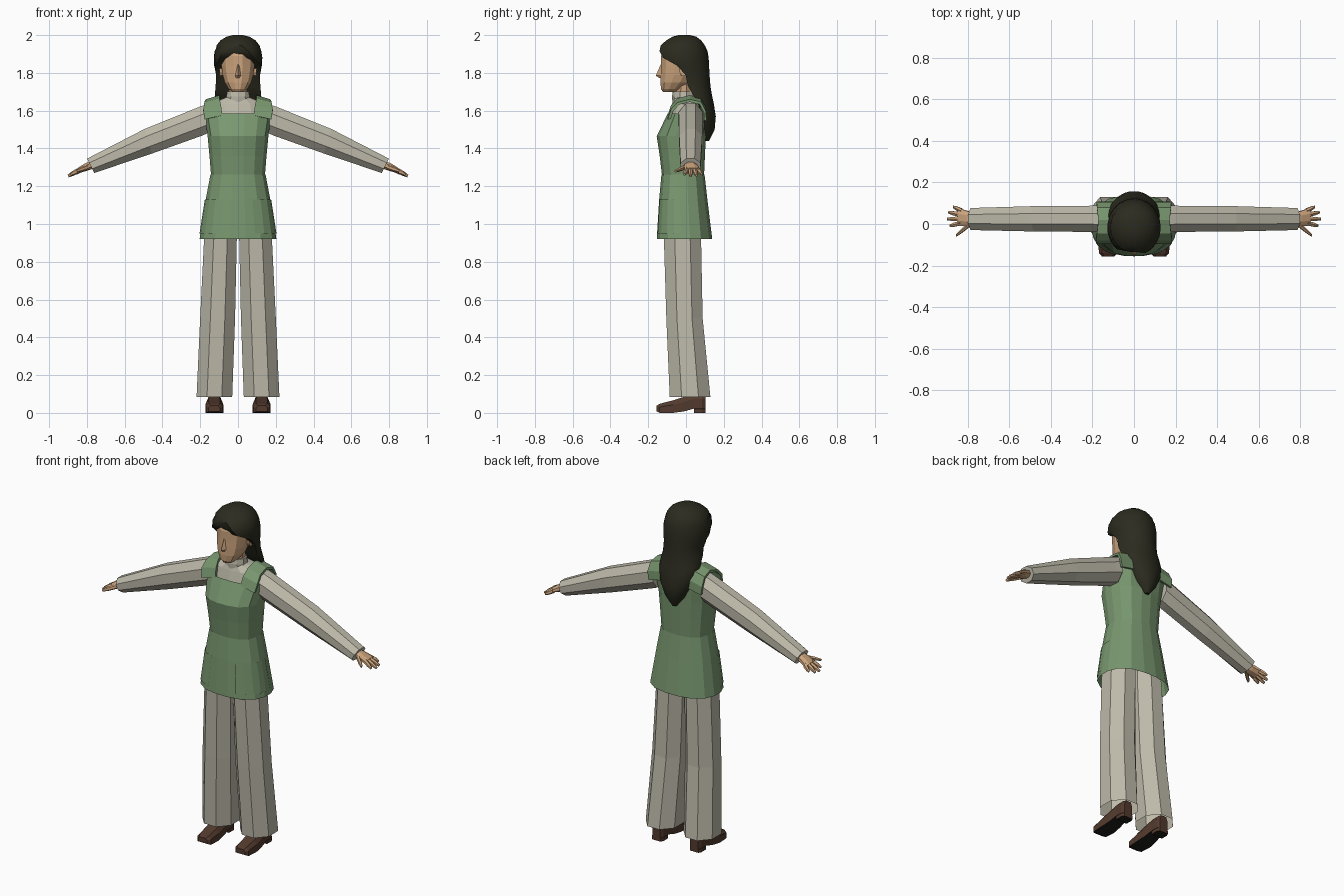
import bpy, math
from mathutils import Vector


def material(name, rgb):
    m = bpy.data.materials.new(name)
    m.diffuse_color = (*rgb, 1)
    return m


GREEN = material("tunic green", (0.19, 0.31, 0.16))
CREAM = material("linen cream", (0.51, 0.49, 0.40))
SKIN = material("skin", (0.60, 0.37, 0.205))
HAIR = material("dark hair", (0.024, 0.024, 0.014))
BROWN = material("shoe brown", (0.085, 0.042, 0.027))
SOLE = material("sole black", (0.012, 0.012, 0.010))


def loft(name, rings, mat, caps=(True, True), closed=True, mirror=False, smooth=None):
    """Skin a list of equal-length point rings."""
    n = len(rings[0])
    verts = [p for r in rings for p in r]
    faces = []
    for i in range(len(rings) - 1):
        for j in range(n if closed else n - 1):
            k = (j + 1) % n
            faces.append((i * n + j, i * n + k, (i + 1) * n + k, (i + 1) * n + j))
    if caps[0]:
        faces.append(tuple(reversed(range(n))))
    if caps[1]:
        faces.append(tuple(range(len(verts) - n, len(verts))))
    me = bpy.data.meshes.new(name)
    me.from_pydata(verts, [], faces)
    me.materials.append(mat)
    ob = bpy.data.objects.new(name, me)
    bpy.context.collection.objects.link(ob)
    bpy.ops.object.select_all(action='DESELECT')
    ob.select_set(True)
    bpy.context.view_layer.objects.active = ob
    bpy.ops.object.mode_set(mode='EDIT')
    bpy.ops.mesh.select_all(action='SELECT')
    bpy.ops.mesh.normals_make_consistent(inside=False)
    bpy.ops.object.mode_set(mode='OBJECT')
    if smooth:
        bpy.ops.object.shade_smooth_by_angle(angle=math.radians(smooth))
    if mirror:
        ob.modifiers.new("mirror", 'MIRROR').use_mirror_merge = False
    return ob


def ring(z, rx, yf, yb, n=16, cx=0.0, p=2.0, tilt=0.0, span=None):
    """Horizontal superellipse between front yf and back yb; span gives an open arc."""
    cy, ry = (yf + yb) / 2, (yb - yf) / 2
    pts = []
    for i in range(n):
        a = (span[0] + (span[1] - span[0]) * i / (n - 1)) if span else 2 * math.pi * (i + 0.5) / n
        c, s = math.cos(a), math.sin(a)
        g = (abs(c) ** p + abs(s) ** p) ** (-1 / p)
        y = cy + ry * s * g
        pts.append(Vector((cx + rx * c * g, y, z + tilt * max(0, y))))
    return pts


def ring_x(x, cy, cz, ry, rz, n=8, lean=0.0):
    """Cross-section facing along x, for arms and fingers."""
    k = 1 / math.cos(math.pi / n)
    pts = []
    for i in range(n):
        a = 2 * math.pi * (i + 0.5) / n
        dz = rz * k * math.sin(a)
        pts.append(Vector((x + lean * dz, cy + ry * k * math.cos(a), cz + dz)))
    return pts


# Trousers: flared, open at the hem
loft("trouser_legs", [ring(z, rx / 0.96, yf, yb, 8, cx) for z, cx, rx, yf, yb in (
    (0.085, 0.125, 0.098, -0.095, 0.138), (0.50, 0.108, 0.096, -0.112, 0.096),
    (0.92, 0.093, 0.090, -0.125, 0.088), (1.12, 0.080, 0.078, -0.115, 0.08))],
    CREAM, caps=(False, True), mirror=True)

# Shoes: shaped upper with dark underside, plus heel block
def shoe_section(y, hw, z0, z1, cx=0.125):
    zm = z0 + (z1 - z0) * 0.65
    return [Vector((cx + x, y, z)) for x, z in (
        (-hw, z0), (hw, z0), (hw, zm), (hw * 0.65, z1), (-hw * 0.65, z1), (-hw, zm))]


shoe = loft("shoes", [shoe_section(*s) for s in (
    (-0.156, 0.030, 0.008, 0.038), (-0.140, 0.044, 0.0, 0.048), (-0.070, 0.048, 0.0, 0.066),
    (-0.010, 0.042, 0.008, 0.085), (0.040, 0.036, 0.022, 0.10), (0.085, 0.036, 0.022, 0.10),
    (0.102, 0.026, 0.022, 0.10))], BROWN, mirror=True)
heel = loft("shoe_heels", [shoe_section(y, w, 0.0, 0.03) for y, w in (
    (0.042, 0.036), (0.085, 0.037), (0.102, 0.028))], BROWN, mirror=True)
for ob in (shoe, heel):
    ob.data.materials.append(SOLE)
    for f in ob.data.polygons:
        f.material_index = int(f.normal.z < -0.7)

# Tunic: skirt, bodice, pockets, shoulder straps
skirt = ((0.92, 0.205, -0.156, 0.140), (1.13, 0.172, -0.143, 0.114), (1.262, 0.147, -0.131, 0.099))
loft("tunic_skirt", [ring(*s, n=16, p=2.5) for s in skirt], GREEN, caps=(False, False))
loft("tunic_bodice", [ring(*s, n=16, p=2.5) for s in (
    (1.25, 0.143, -0.127, 0.096), (1.36, 0.152, -0.140, 0.101), (1.465, 0.162, -0.156, 0.106))]
    + [ring(1.585, 0.178, -0.097, 0.108, n=16, p=2.8, tilt=0.45)], GREEN, caps=(False, False))

arc = (math.radians(-65), math.radians(8))
loft("side_pockets", [ring(z, rx + 0.004, yf - 0.004, yb + 0.004, n=6, p=2.5, span=arc) for z, rx, yf, yb in (
    (0.95, 0.200, -0.154, 0.136), (1.13, 0.172, -0.143, 0.114))], GREEN,
    caps=(False, False), closed=False, mirror=True)


def strap_section(y, z, inner, outer):
    core = Vector((0, 0.02, 1.56))
    a, b = Vector((inner, y, z + 0.008)), Vector((outer, y, z - 0.014))
    low = [core + (v - core) * 0.86 for v in (b, a)]
    for v, x in zip(low, (outer, inner)):
        v.x = x
    return [a, b] + low


loft("shoulder_straps", [strap_section(*s) for s in (
    (-0.097, 1.568, 0.082, 0.176), (-0.080, 1.620, 0.090, 0.184), (-0.045, 1.658, 0.098, 0.178),
    (0.020, 1.674, 0.098, 0.172), (0.080, 1.660, 0.092, 0.178), (0.106, 1.610, 0.080, 0.180),
    (0.108, 1.560, 0.070, 0.174))], GREEN, mirror=True)

# Shirt: yoke, collar, sleeves
loft("shirt_yoke", [ring(*s, n=14, p=2.3) for s in (
    (1.44, 0.140, -0.125, 0.085), (1.57, 0.162, -0.090, 0.095), (1.635, 0.145, -0.074, 0.090),
    (1.662, 0.085, -0.066, 0.070), (1.675, 0.055, -0.060, 0.045))], CREAM)
loft("shirt_collar", [ring(*s, n=10) for s in (
    (1.645, 0.070, -0.072, 0.055), (1.675, 0.064, -0.074, 0.045), (1.702, 0.060, -0.070, 0.040))], CREAM)
loft("sleeves", [ring_x(x, cy, cz, ry, rz, 8, lean) for x, cy, cz, ry, rz, lean in (
    (0.155, 0.025, 1.560, 0.064, 0.078, 0.0), (0.200, 0.025, 1.543, 0.063, 0.076, 0.1),
    (0.475, 0.025, 1.438, 0.061, 0.065, 0.3), (0.780, 0.024, 1.308, 0.053, 0.038, 0.5))],
    CREAM, mirror=True)

# Hands: palm, four fingers and thumb
loft("palms", [ring_x(*s, 8, 0.4) for s in (
    (0.765, 0.024, 1.316, 0.026, 0.019), (0.800, 0.026, 1.303, 0.036, 0.019),
    (0.845, 0.034, 1.283, 0.042, 0.013))], SKIN, mirror=True)
for name, base, tip in (("thumbs", (0.790, 0.000, 1.303), (0.855, -0.054, 1.280)),
                        ("index_fingers", (0.835, 0.004, 1.288), (0.886, -0.008, 1.262)),
                        ("middle_fingers", (0.835, 0.025, 1.288), (0.899, 0.024, 1.254)),
                        ("ring_fingers", (0.835, 0.045, 1.288), (0.893, 0.056, 1.257)),
                        ("little_fingers", (0.830, 0.064, 1.288), (0.870, 0.082, 1.266))):
    a, b = Vector(base), Vector(tip)
    loft(name, [ring_x(*a.lerp(b, t), r, r, 6, 0.4) for t, r in ((0, 0.011), (0.6, 0.010), (1, 0.006))],
         SKIN, mirror=True)

# Head, neck, nose and ears
loft("neck", [ring(*s, n=10) for s in ((1.67, 0.050, -0.062, 0.035), (1.77, 0.050, -0.062, 0.040))], SKIN)
loft("head", [ring(*s, n=12, p=2.2) for s in (
    (1.698, 0.030, -0.122, -0.050), (1.715, 0.050, -0.134, -0.015), (1.750, 0.072, -0.137, 0.030),
    (1.790, 0.083, -0.136, 0.060), (1.840, 0.090, -0.134, 0.075), (1.890, 0.093, -0.134, 0.082),
    (1.930, 0.080, -0.122, 0.070), (1.960, 0.050, -0.075, 0.045))], SKIN)
loft("nose", [[Vector((x, y, z)) for x, y in ((-w, -0.125), (0, tip), (w, -0.125))] for z, w, tip in (
    (1.772, 0.018, -0.140), (1.785, 0.020, -0.160), (1.845, 0.010, -0.134))], SKIN)
loft("ears", [ring_x(*s, 8) for s in (
    (0.078, -0.020, 1.815, 0.014, 0.028), (0.097, -0.015, 1.818, 0.019, 0.034))], SKIN, mirror=True)


# Hair: each level is an arc round the back, closed by a chord inside the head
def hair_section(z, rx, cy, yb, yf, sweep=0.0, n=18):
    ry = yb - cy
    t = math.acos(max(-0.985, min(0.985, (yf - cy) / ry)))
    t0, t1 = -t, min(t + sweep, 3.0)
    return [Vector((rx * math.sin(a), cy + ry * math.cos(a), z))
            for a in (t0 + (t1 - t0) * i / (n - 1) for i in range(n))]


loft("long_hair", [hair_section(*s) for s in (
    (2.000, 0.025, -0.010, 0.020, -0.05), (1.992, 0.060, -0.008, 0.055, -0.08),
    (1.972, 0.093, -0.012, 0.082, -0.11), (1.945, 0.114, -0.017, 0.102, -0.14),
    (1.915, 0.124, -0.020, 0.114, -0.122, 0.25), (1.880, 0.129, -0.017, 0.120, -0.108, 0.15),
    (1.840, 0.127, -0.010, 0.123, -0.050), (1.790, 0.117, 0.000, 0.125, -0.002),
    (1.730, 0.118, 0.010, 0.130, 0.010), (1.680, 0.123, 0.040, 0.138, 0.040),
    (1.640, 0.118, 0.065, 0.147, 0.065), (1.570, 0.098, 0.085, 0.158, 0.085),
    (1.500, 0.062, 0.095, 0.152, 0.095), (1.440, 0.014, 0.100, 0.122, 0.100))], HAIR, smooth=45)
